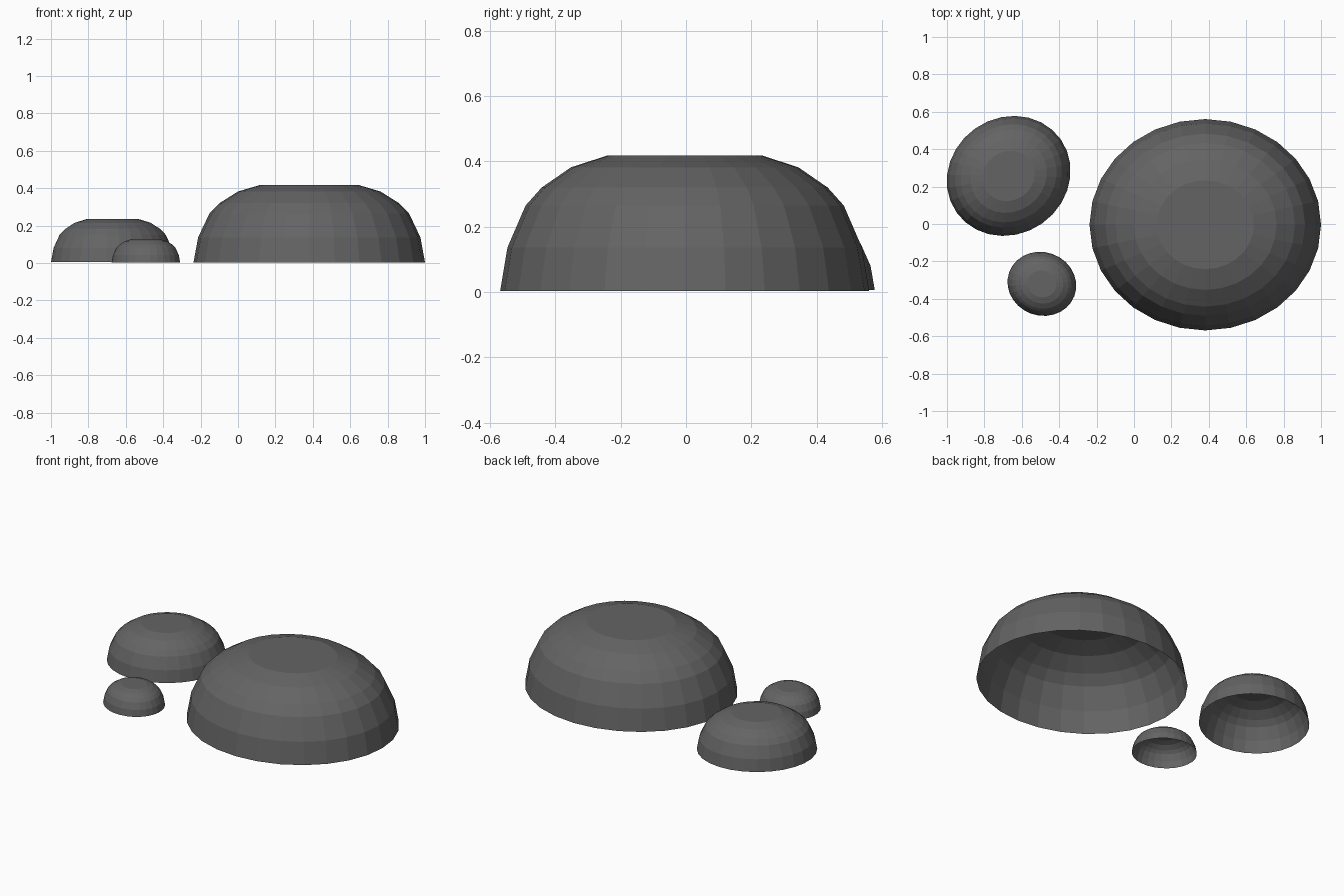
import bpy, bmesh, math

if "Cube" in bpy.data.objects:
    bpy.data.objects.remove(bpy.data.objects["Cube"])

# One dark stone grey for everything
grey = bpy.data.materials.new("dark stone grey")
grey.diffuse_color = (0.127, 0.127, 0.127, 1)
grey.use_nodes = True
grey.node_tree.nodes["Principled BSDF"].inputs["Base Color"].default_value = grey.diffuse_color

# Dome profile: (radius ratio, height) for the unit big dome
PROFILE = [(1.0, 0.003), (0.96, 0.137), (0.862, 0.265),
           (0.775, 0.32), (0.616, 0.382), (0.42, 0.418)]
RX, RY, SIDES = 0.619, 0.565, 28


def rock(name, x, y, z, scale, turn):
    """Open-bottomed faceted dome with a flat cap."""
    bm = bmesh.new()
    rings = []
    for r, h in PROFILE:
        rings.append([bm.verts.new((RX * r * math.cos(2 * math.pi * i / SIDES),
                                    RY * r * math.sin(2 * math.pi * i / SIDES), h))
                      for i in range(SIDES)])
    for lo, hi in zip(rings, rings[1:]):
        for i in range(SIDES):
            j = (i + 1) % SIDES
            bm.faces.new((lo[i], lo[j], hi[j], hi[i]))
    bm.faces.new(rings[-1])
    me = bpy.data.meshes.new(name)
    bm.to_mesh(me)
    bm.free()
    me.materials.append(grey)
    ob = bpy.data.objects.new(name, me)
    ob.location = (x, y, z)
    ob.scale = (scale,) * 3
    ob.rotation_euler.z = math.radians(turn)
    bpy.context.collection.objects.link(ob)


rock("large_rock", 0.381, -0.004, 0, 1, 0)
rock("medium_rock", -0.67, 0.257, 0.005, 0.55, 35)
rock("small_rock", -0.4925, -0.32, 0.002, 0.3, -20)
